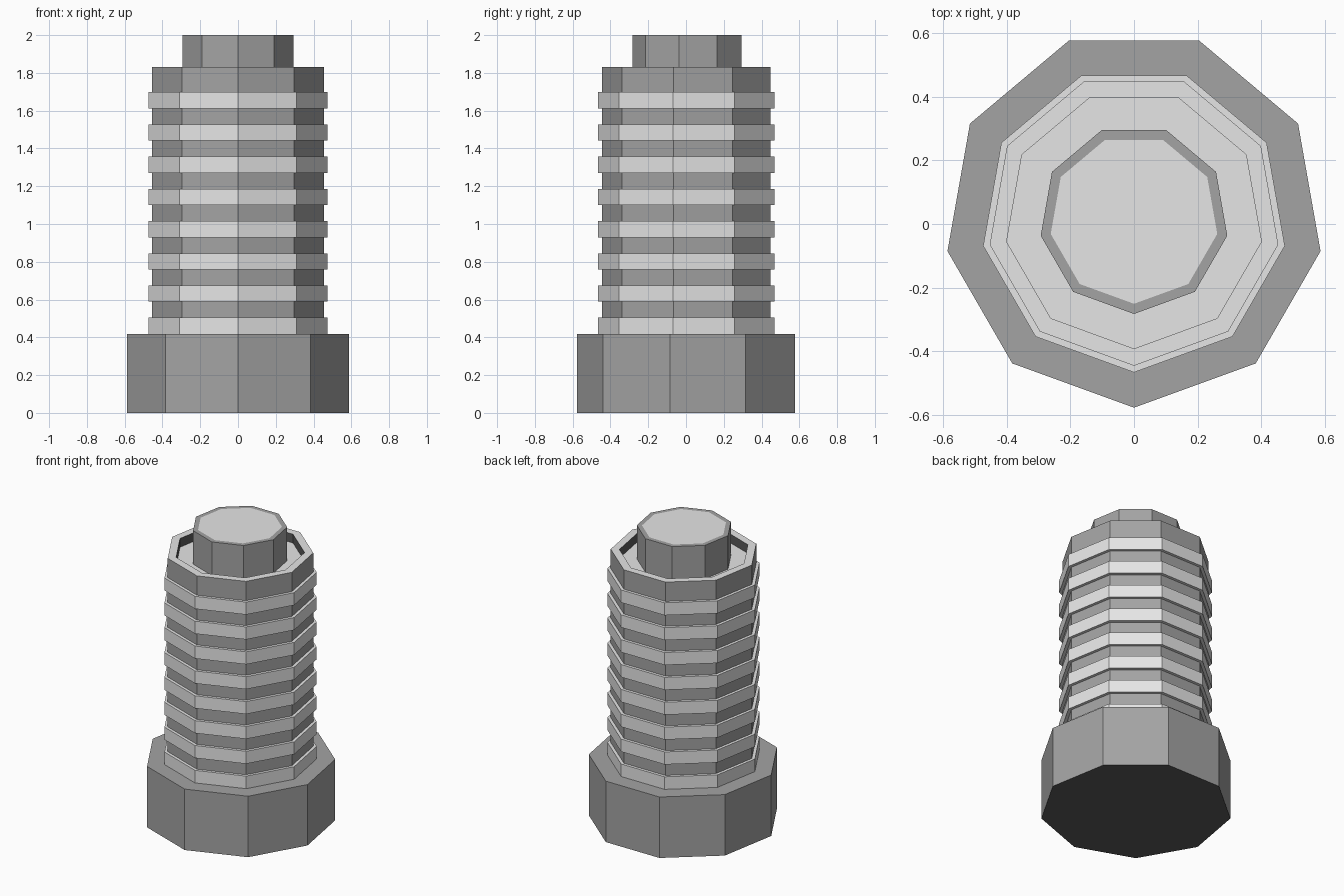
import bpy, bmesh, math

if "Cube" in bpy.data.objects:
    bpy.data.objects.remove(bpy.data.objects["Cube"])

SIDES = 9


def mat(name, v):
    m = bpy.data.materials.new(name)
    m.diffuse_color = (v, v, v, 1)
    m.use_nodes = True
    m.node_tree.nodes["Principled BSDF"].inputs["Base Color"].default_value = m.diffuse_color
    return m


MATS = [mat("mid grey", 0.37), mat("light grey", 0.79), mat("charcoal", 0.105)]
MID, LIGHT, DARK = 0, 1, 2


def lathe(name, profile, colours, cy, bottom=None, top=None):
    """Revolve (radius, z) points; one colour per segment, optional end caps."""
    bm = bmesh.new()
    loops = []
    for r, z in profile:
        loops.append([bm.verts.new((r * math.cos(a), r * math.sin(a) + cy, z))
                      for a in (math.radians(-90 + 360 / SIDES * k) for k in range(SIDES))])
    for lo, hi, c in zip(loops, loops[1:], colours):
        for k in range(SIDES):
            n = (k + 1) % SIDES
            bm.faces.new((lo[k], lo[n], hi[n], hi[k])).material_index = c
    if bottom is not None:
        bm.faces.new(loops[0][::-1]).material_index = bottom
    if top is not None:
        bm.faces.new(loops[-1]).material_index = top
    me = bpy.data.meshes.new(name)
    bm.to_mesh(me)
    bm.free()
    for m in MATS:
        me.materials.append(m)
    ob = bpy.data.objects.new(name, me)
    bpy.context.collection.objects.link(ob)
    return ob


BASE_R, BASE_TOP = 0.596, 0.418
CORE_R, RING_R, INNER_R, KNOB_R = 0.461, 0.482, 0.407, 0.298
RIM_Z, FLOOR_Z = 1.83, 1.77
BASE_CY, BODY_CY = 0.018, 0.015  # y offsets centring the nine-sided outlines

# Wide foot with a charcoal underside
lathe("base", [(BASE_R, 0), (BASE_R, BASE_TOP), (RING_R - 0.01, BASE_TOP)],
      [MID, MID], BASE_CY, bottom=DARK)

# Ribbed column with a recessed top
profile, colours = [(RING_R, BASE_TOP)], []
for i in range(8):
    z0 = BASE_TOP + 0.1705 * i
    z1 = z0 + 0.086
    if i:
        profile += [(CORE_R, z0), (RING_R, z0)]
        colours += [MID, LIGHT]
    profile += [(RING_R, z1), (CORE_R, z1)]
    colours += [LIGHT, LIGHT]
profile += [(CORE_R, RIM_Z), (INNER_R, RIM_Z), (INNER_R, FLOOR_Z), (KNOB_R, FLOOR_Z)]
colours += [MID, LIGHT, DARK, LIGHT]
lathe("ribbed_column", profile, colours, BODY_CY)

# Central knob with a pale inset cap
lathe("knob", [(KNOB_R, FLOOR_Z), (KNOB_R, 2.0), (0.266, 2.0)],
      [MID, MID], BODY_CY, top=LIGHT)
